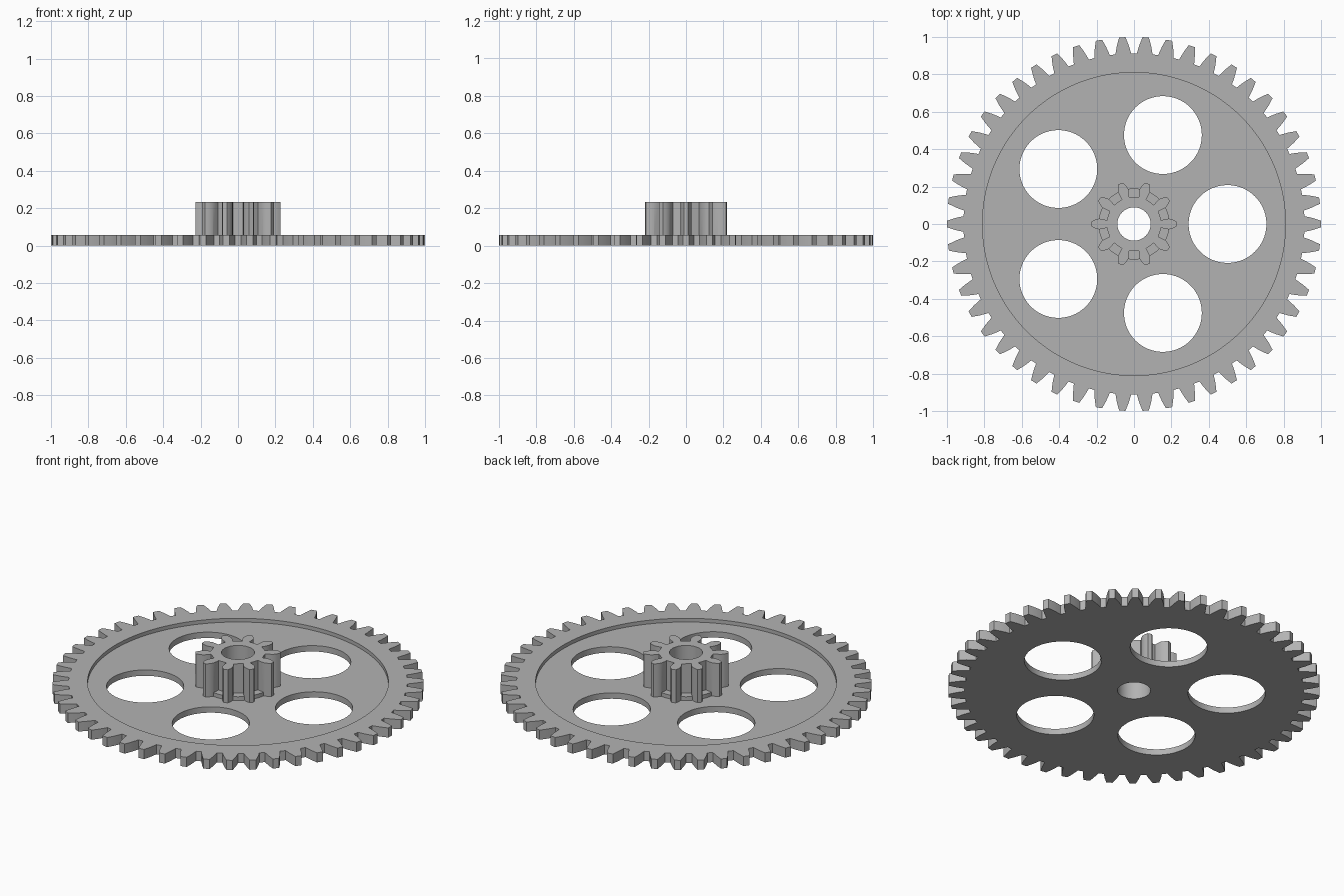
import bpy
import bmesh
from math import pi, cos, sin

if "Cube" in bpy.data.objects:
    bpy.data.objects.remove(bpy.data.objects["Cube"], do_unlink=True)

FLOOR, RIM, TOP = 0.035, 0.057, 0.232

grey = bpy.data.materials.new("plain grey")
grey.use_nodes = True
colour = (0.45, 0.45, 0.45, 1)
grey.diffuse_color = colour
grey.node_tree.nodes["Principled BSDF"].inputs["Base Color"].default_value = colour


def circle(radius, cx=0, cy=0, n=96):
    return [(cx + radius * cos(2 * pi * i / n), cy + radius * sin(2 * pi * i / n))
            for i in range(n)]


def gear_outline(teeth, flank):
    """Repeat one tooth, given as (radius, half width) from root to tip."""
    side = [(r, w / r) for r, w in flank]
    tooth = [(r, -a) for r, a in side] + [(r, a) for r, a in reversed(side)]
    return [(r * cos(a + 2 * pi * k / teeth), r * sin(a + 2 * pi * k / teeth))
            for k in range(teeth) for r, a in tooth]


def prism(name, outline, z0, z1):
    bm = bmesh.new()
    base = bm.faces.new([bm.verts.new((x, y, z0)) for x, y in outline])
    top = bmesh.ops.extrude_face_region(bm, geom=[base])["geom"]
    bmesh.ops.translate(bm, vec=(0, 0, z1 - z0),
                        verts=[g for g in top if isinstance(g, bmesh.types.BMVert)])
    bmesh.ops.recalc_face_normals(bm, faces=bm.faces)
    mesh = bpy.data.meshes.new(name)
    bm.to_mesh(mesh)
    bm.free()
    mesh.materials.append(grey)
    obj = bpy.data.objects.new(name, mesh)
    bpy.context.collection.objects.link(obj)
    return obj


def select(obj):
    bpy.ops.object.select_all(action='DESELECT')
    obj.select_set(True)
    bpy.context.view_layer.objects.active = obj


def combine(obj, tool, operation):
    mod = obj.modifiers.new(operation, 'BOOLEAN')
    mod.operation, mod.solver, mod.object = operation, 'EXACT', tool
    select(obj)
    bpy.ops.object.modifier_apply(modifier=mod.name)
    bpy.data.objects.remove(tool, do_unlink=True)


# Large toothed wheel with a recessed web
wheel = prism("large_wheel", gear_outline(
    50, [(0.912, 0.042), (0.935, 0.037), (0.962, 0.030), (0.985, 0.022), (1.0, 0.017)]), 0, RIM)
combine(wheel, prism("recess_cutter", circle(0.81, n=128), FLOOR, 1), 'DIFFERENCE')

# Five lightening holes
for k in range(5):
    a = 2 * pi * k / 5
    combine(wheel, prism("hole_cutter", circle(0.208, 0.5 * cos(a), 0.5 * sin(a)), -1, 1),
            'DIFFERENCE')

# Small pinion standing on a round hub
pinion = prism("pinion", gear_outline(
    10, [(0.147, 0.020), (0.165, 0.025), (0.19, 0.029), (0.212, 0.022), (0.228, 0.012)]),
    FLOOR, TOP)
combine(pinion, prism("hub", circle(0.19), FLOOR, RIM), 'UNION')

# Shaft bore through both parts
for part in (wheel, pinion):
    combine(part, prism("bore_cutter", circle(0.089, n=64), -1, 1), 'DIFFERENCE')
    select(part)
    bpy.ops.object.shade_smooth_by_angle(angle=pi / 6)
